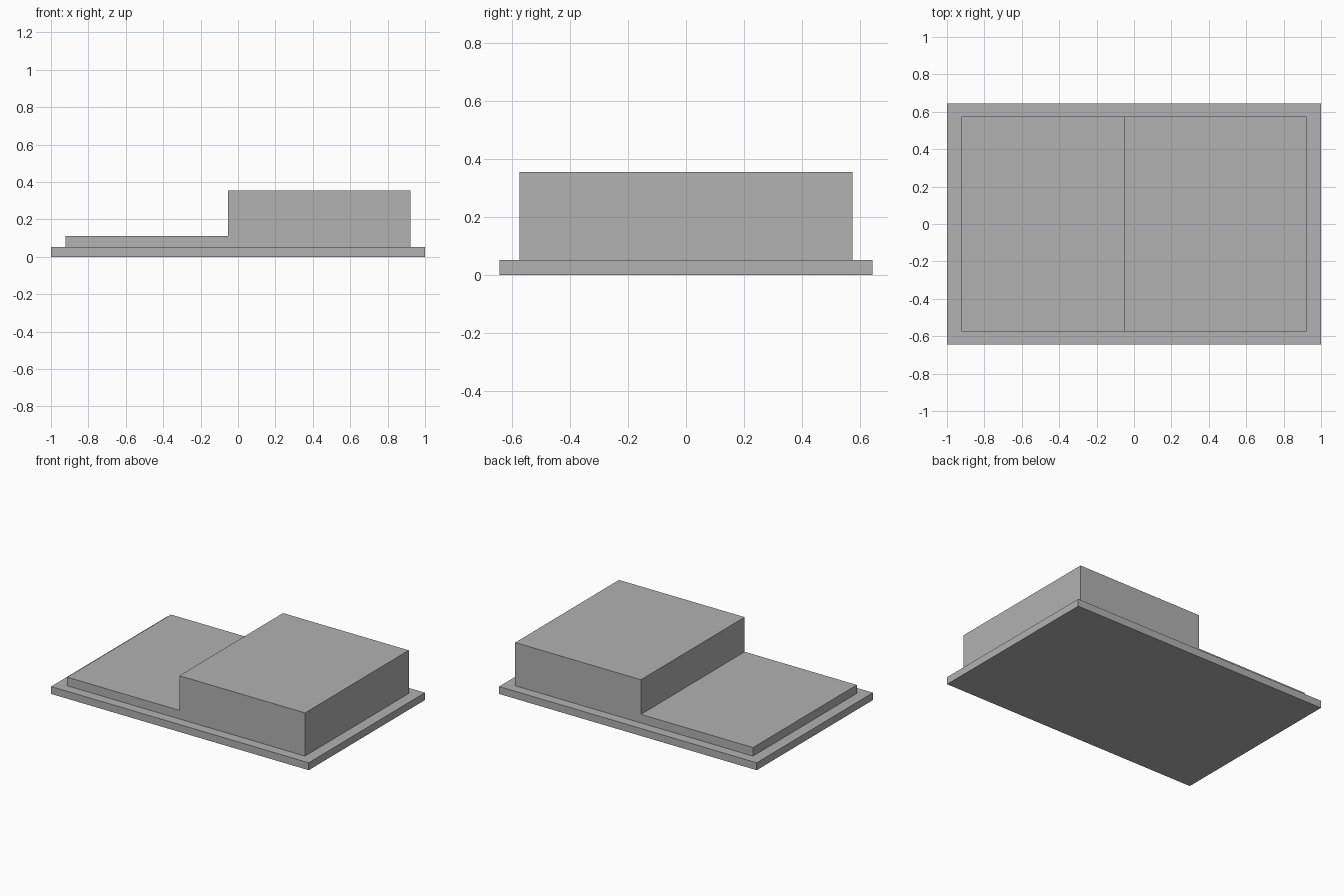
import bpy
import bmesh

cube = bpy.data.objects.get("Cube")
if cube:
    bpy.data.objects.remove(cube, do_unlink=True)

# One plain grey for the whole model
grey = bpy.data.materials.new("plain_grey")
grey.use_nodes = True
colour = (0.445, 0.445, 0.445, 1)
grey.diffuse_color = colour
grey.node_tree.nodes["Principled BSDF"].inputs["Base Color"].default_value = colour


def extruded_profile(name, profile, half_depth):
    """Extrude an x-z outline along y, centred on y = 0."""
    bm = bmesh.new()
    face = bm.faces.new([bm.verts.new((x, -half_depth, z)) for x, z in profile])
    result = bmesh.ops.extrude_face_region(bm, geom=[face])
    moved = [v for v in result["geom"] if isinstance(v, bmesh.types.BMVert)]
    bmesh.ops.translate(bm, verts=moved, vec=(0, 2 * half_depth, 0))
    bmesh.ops.recalc_face_normals(bm, faces=bm.faces)
    mesh = bpy.data.meshes.new(name)
    bm.to_mesh(mesh)
    bm.free()
    mesh.materials.append(grey)
    obj = bpy.data.objects.new(name, mesh)
    bpy.context.collection.objects.link(obj)
    return obj


base_top, low_top, high_top = 0.052, 0.112, 0.355
half_body, step_x = 0.923, -0.053

# Thin base plate
extruded_profile("base_plate",
                 [(-1, 0), (1, 0), (1, base_top), (-1, base_top)], 0.644)

# Stepped body: low slab on the right, tall block on the left
extruded_profile("stepped_body",
                 [(-half_body, base_top), (half_body, base_top),
                  (half_body, high_top), (step_x, high_top),
                  (step_x, low_top), (-half_body, low_top)], 0.575)
